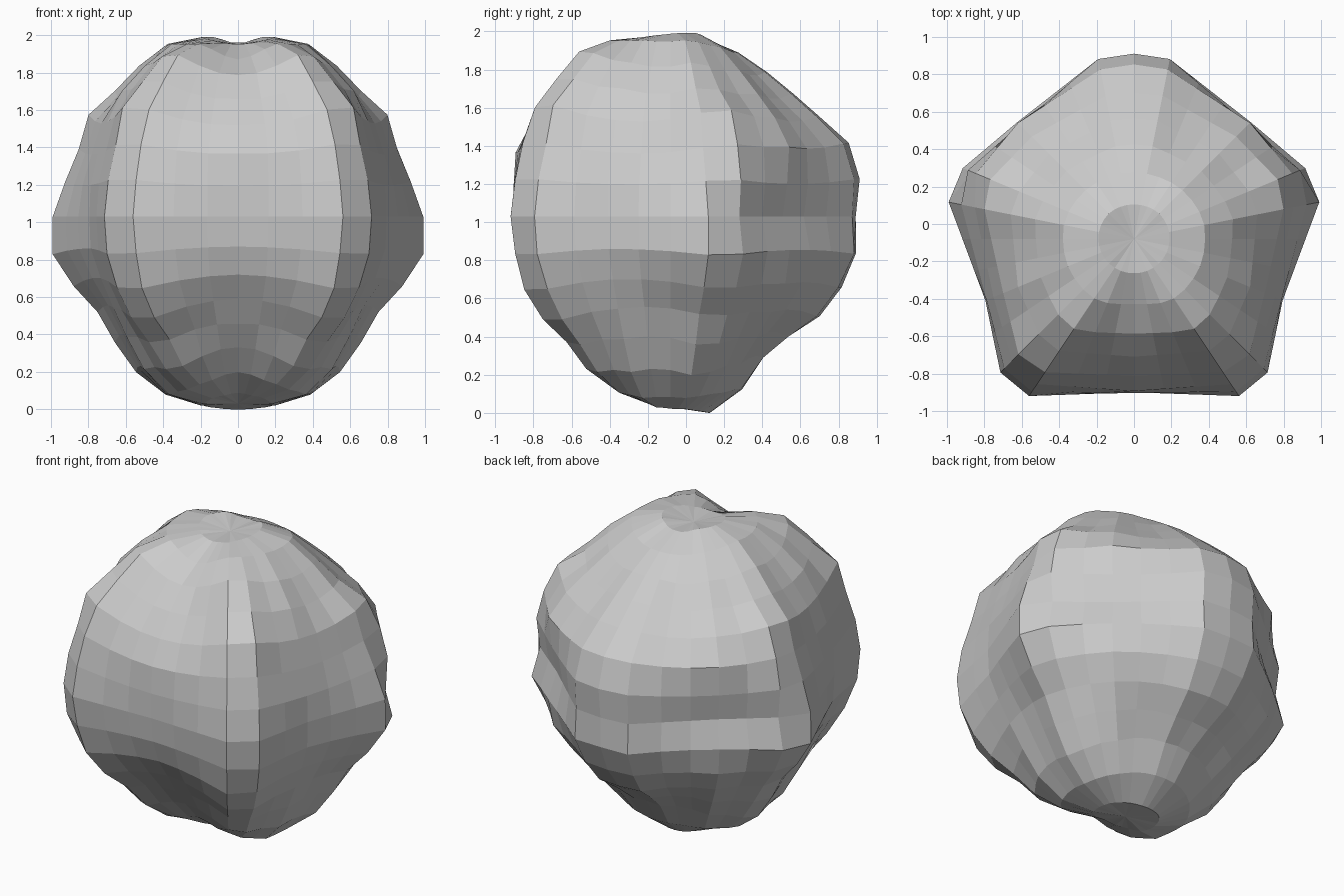
import bpy, bmesh, math
from math import sin, cos, pi

if "Cube" in bpy.data.objects:
    bpy.data.objects.remove(bpy.data.objects["Cube"])

STEP = pi / 16                       # 32 segments, 16 rings
CENTRE = (0, -0.08, 1.03)

# Key azimuth steps from the front (0) round to the back (16), mirrored in x
KEYS = [0, 3, 4, 6, 9, 10, 12, 15, 16]
# Radius (hundredths) at each key azimuth, one row per latitude, bottom to top
LUMPS = [
    (96, 98, 99, 102, 103, 103, 104, 105, 105),
    (90, 97, 100, 103, 103, 102, 100, 98, 98),
    (84, 96, 98, 98, 100, 98, 93, 89, 88),
    (81, 93, 95, 91, 95, 94, 90, 89, 88),
    (79, 97, 97, 87, 92, 93, 90, 94, 94),
    (81, 100, 99, 86, 97, 97, 92, 97, 97),
    (82, 100, 101, 87, 103, 101, 90, 100, 99),
    (82, 101, 101, 86, 101, 94, 83, 97, 97),
    (84, 100, 100, 87, 96, 98, 88, 100, 101),
    (88, 101, 100, 88, 94, 99, 95, 100, 101),
    (88, 103, 105, 91, 98, 100, 93, 94, 94),
    (89, 102, 102, 95, 95, 94, 91, 91, 91),
    (91, 104, 103, 97, 97, 95, 92, 91, 91),
    (91, 100, 100, 100, 100, 99, 96, 93, 93),
    (94, 95, 96, 97, 98, 98, 98, 95, 95),
]


def radius(row, seg, lat):
    """Straight chord between key azimuths, blending to a smooth curve at the poles."""
    k = min(seg, 32 - seg)
    flat = min(1, max(0, 3 * cos(lat) - 1))
    for (a, ra), (b, rb) in zip(zip(KEYS, row), zip(KEYS[1:], row[1:])):
        if a <= k <= b:
            s = sin((b - a) * STEP)
            d = ra * sin((k - a) * STEP) + rb * sin((b - k) * STEP)
            t = (k - a) / (b - a)
            smooth = ra + (rb - ra) * t * t * (3 - 2 * t)
            return (flat * ra * rb * s / d + (1 - flat) * smooth) / 100


def point(r, lat, az):
    return (CENTRE[0] + r * cos(lat) * sin(az),
            CENTRE[1] - r * cos(lat) * cos(az),
            CENTRE[2] + r * sin(lat))


# Lumpy ball: rings of radially displaced points closed by two poles
bm = bmesh.new()
rings = []
for i, row in enumerate(LUMPS):
    lat = -pi / 2 + (i + 1) * STEP
    rings.append([bm.verts.new(point(radius(row, s, lat), lat, s * STEP))
                  for s in range(32)])
bottom = bm.verts.new(point(1.0, -pi / 2, 0))
top = bm.verts.new(point(0.92, pi / 2, 0))
for s in range(32):
    n = (s + 1) % 32
    bm.faces.new((bottom, rings[0][n], rings[0][s]))
    bm.faces.new((top, rings[-1][s], rings[-1][n]))
    for lo, hi in zip(rings, rings[1:]):
        bm.faces.new((lo[s], lo[n], hi[n], hi[s]))
bmesh.ops.recalc_face_normals(bm, faces=bm.faces)

mesh = bpy.data.meshes.new("lumpy_boulder")
bm.to_mesh(mesh)
bm.free()
boulder = bpy.data.objects.new("lumpy_boulder", mesh)
bpy.context.collection.objects.link(boulder)
# Stand it on the ground
boulder.location.z = -min(v.co.z for v in mesh.vertices)
